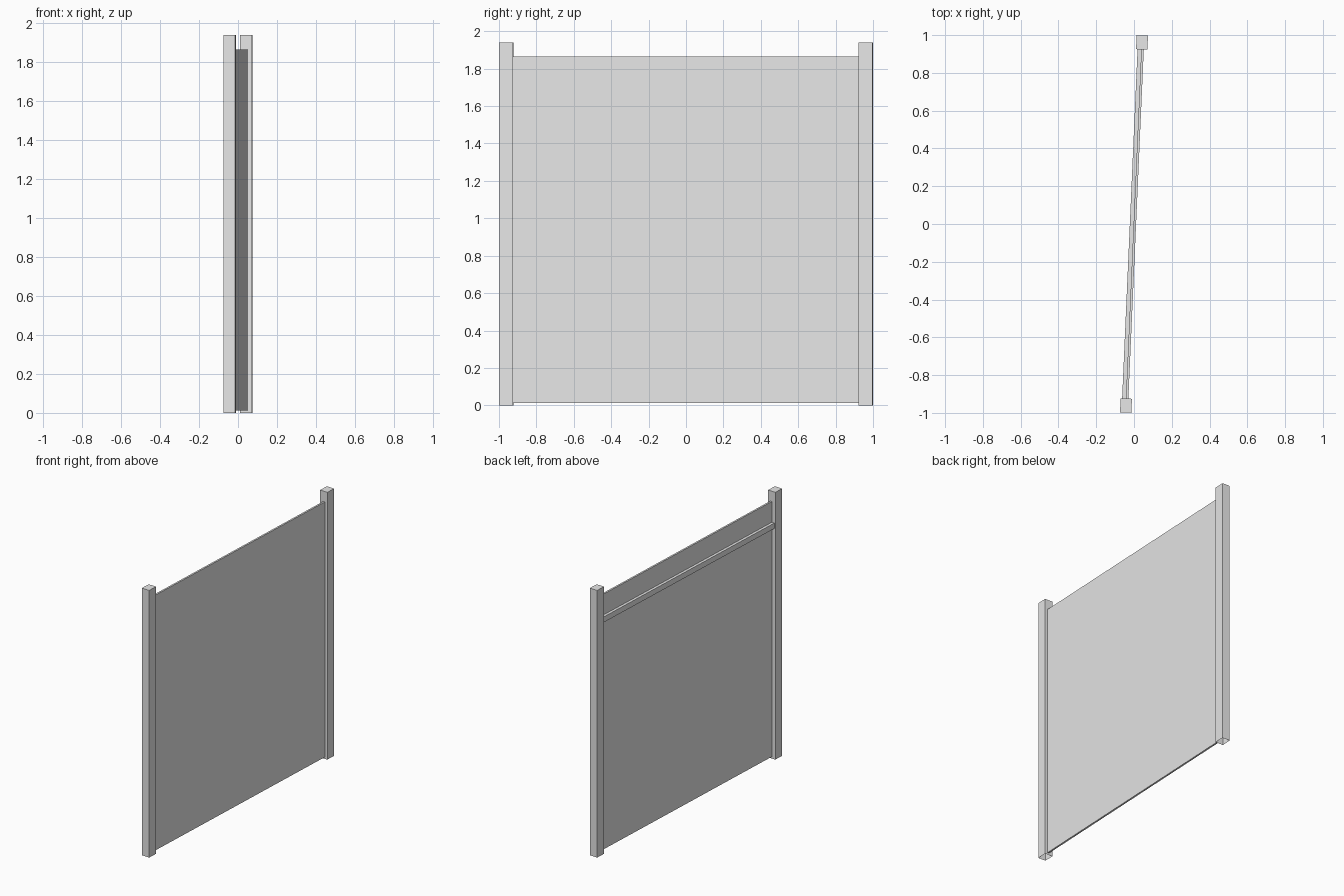
import bpy, bmesh, math
from mathutils import Matrix

cube = bpy.data.objects.get("Cube")
if cube:
    bpy.data.objects.remove(cube, do_unlink=True)

grey = bpy.data.materials.new("plain grey")
grey.use_nodes = True
grey.diffuse_color = (0.8, 0.8, 0.8, 1)
grey.node_tree.nodes["Principled BSDF"].inputs["Base Color"].default_value = (0.8, 0.8, 0.8, 1)

# The whole fence section is turned slightly about the vertical axis
TURN = Matrix.Rotation(math.radians(-2.53), 4, "Z")


def box(name, low, high, open_base=False):
    """Box between two corners, given in the fence's own axes."""
    size = [b - a for a, b in zip(low, high)]
    centre = [(a + b) / 2 for a, b in zip(low, high)]
    bm = bmesh.new()
    bmesh.ops.create_cube(bm, size=1)
    bmesh.ops.scale(bm, vec=size, verts=bm.verts)
    bmesh.ops.translate(bm, vec=centre, verts=bm.verts)
    if open_base:
        base = [f for f in bm.faces if f.normal.z < -0.9]
        bmesh.ops.delete(bm, geom=base, context="FACES_ONLY")
    bm.transform(TURN)
    mesh = bpy.data.meshes.new(name)
    bm.to_mesh(mesh)
    bm.free()
    mesh.materials.append(grey)
    obj = bpy.data.objects.new(name, mesh)
    bpy.context.collection.objects.link(obj)
    return obj


# Hollow end posts
for name, y in (("front_post", -0.962), ("back_post", 0.962)):
    box(name, (-0.03, y - 0.037, 0), (0.03, y + 0.037, 1.94), open_base=True)

# Thin panel between the posts
box("panel", (-0.002, -0.926, 0.013), (0.011, 0.926, 1.866))

# Rail fixed across one side of the panel
box("rail", (-0.022, -0.926, 1.675), (-0.002, 0.926, 1.715))
